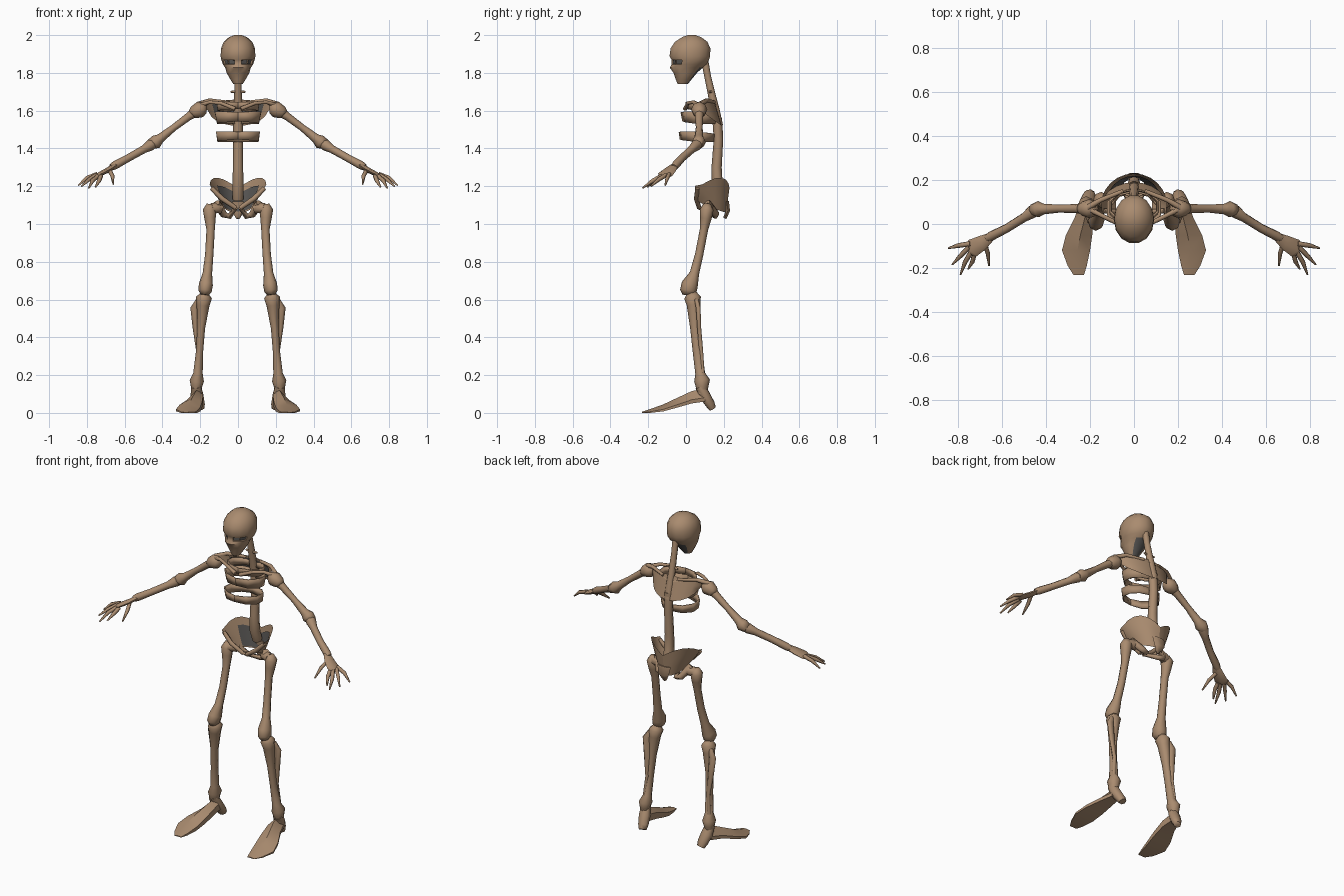
import bpy, bmesh, math
from mathutils import Vector

bone = bpy.data.materials.new("bone")
bone.diffuse_color = (0.40, 0.26, 0.16, 1)
hollow_grey = bpy.data.materials.new("hollow_grey")
hollow_grey.diffuse_color = (0.10, 0.095, 0.09, 1)


def finish(bm, name, mirror=False, thick=0, angle=75, mats=(bone,)):
    me = bpy.data.meshes.new(name)
    bm.to_mesh(me)
    bm.free()
    ob = bpy.data.objects.new(name, me)
    bpy.context.collection.objects.link(ob)
    for m in mats:
        me.materials.append(m)
    bpy.ops.object.select_all(action='DESELECT')
    bpy.context.view_layer.objects.active = ob
    ob.select_set(True)
    bpy.ops.object.shade_smooth_by_angle(angle=math.radians(angle))
    if thick:
        s = ob.modifiers.new("thickness", 'SOLIDIFY')
        s.thickness, s.offset = thick, 0
    if mirror:
        ob.modifiers.new("mirror", 'MIRROR').use_mirror_merge = False
    return ob


def loft(rings):
    """Skin equal rings of points and cap both ends."""
    bm = bmesh.new()
    rows = [[bm.verts.new(p) for p in r] for r in rings]
    n = len(rows[0])
    for a, b in zip(rows, rows[1:]):
        for i in range(n):
            j = (i + 1) % n
            bm.faces.new((a[i], a[j], b[j], b[i]))
    bm.faces.new(rows[0][::-1])
    bm.faces.new(rows[-1])
    bmesh.ops.recalc_face_normals(bm, faces=bm.faces)
    return bm


def tube(name, pts, sides=7, mirror=True, ref=(0, 1, 0)):
    """Limb along points (x, y, z, radius[, radius along ref])."""
    ps = [Vector(p[:3]) for p in pts]
    rings = []
    for i, p in enumerate(ps):
        t = (ps[min(i + 1, len(ps) - 1)] - ps[max(i - 1, 0)]).normalized()
        u = t.cross(Vector(ref)).normalized()
        v = u.cross(t)
        ru, rv = pts[i][3], pts[i][-1]
        rings.append([p + u * ru * math.cos(k * math.tau / sides)
                      + v * rv * math.sin(k * math.tau / sides) for k in range(sides)])
    return finish(loft(rings), name, mirror)


def plate(name, f, nu, nv, mirror=False, thick=0.008, mats=(bone,)):
    """Curved sheet from f(u, v), u and v in 0..1."""
    bm = bmesh.new()
    g = [[bm.verts.new(f(i / nu, j / nv)) for j in range(nv + 1)] for i in range(nu + 1)]
    for i in range(nu):
        for j in range(nv):
            bm.faces.new((g[i][j], g[i][j + 1], g[i + 1][j + 1], g[i + 1][j]))
    return finish(bm, name, mirror, thick, mats=mats)


# Skull: z, front y, back y, half width
skull = [(1.74, -.045, .01, .024), (1.765, -.055, .03, .04), (1.80, -.068, .06, .06),
         (1.828, -.088, .09, .068), (1.845, -.078, .11, .08), (1.868, -.078, .124, .088),
         (1.888, -.09, .13, .092), (1.93, -.084, .132, .09), (1.965, -.06, .115, .075),
         (1.99, -.02, .08, .047), (2.0, .01, .05, .018)]
bm = loft([[(w * math.cos(k * math.tau / 14), (a + b) / 2 + (b - a) / 2 * math.sin(k * math.tau / 14), z)
            for k in range(14)] for z, a, b, w in skull])
# Grey eye sockets under the brow and grey hollow behind the jaw
eyes = []
for f in bm.faces:
    c = f.calc_center_median()
    if 1.845 < c.z < 1.868 and c.y < -.03 and .01 < abs(c.x) < .07:
        eyes.append(f)
        f.material_index = 1
    if 1.75 < c.z < 1.835 and c.y > .01 and abs(c.x) < .035:
        f.material_index = 1
rim = bmesh.ops.inset_individual(bm, faces=eyes, thickness=.002, depth=-.008)
for f in rim["faces"]:
    f.material_index = 0
finish(bm, "skull", angle=50, mats=(bone, hollow_grey))

# Spine
tube("neck", [(0, .10, 1.86, .019), (0, .115, 1.78, .018), (0, .135, 1.69, .02),
              (0, .155, 1.6, .024), (0, .17, 1.52, .026)], 8, False)
tube("lower_spine", [(0, .165, 1.56, .026), (0, .172, 1.45, .025), (0, .162, 1.3, .027),
                     (0, .165, 1.2, .03), (0, .19, 1.13, .028)], 8, False)
tube("neck_vertebra", [(-.038, .135, 1.7, .005), (0, .125, 1.7, .011), (.038, .135, 1.7, .005)], 6, False)


# Rib bands
def rib(name, rx, y0, y1, z, h, drop, taper):
    def f(u, v):
        a = u * math.tau
        s = 1 - taper * (1 - v)
        hh = h * (1 + .3 * abs(math.sin(a)))
        return (rx * s * math.sin(a), (y0 + y1) / 2 - (y1 - y0) / 2 * s * math.cos(a),
                z + (v - .5) * hh + drop * math.cos(a))
    plate(name, f, 10, 1)


rib("lower_rib", .118, -.035, .15, 1.462, .04, .006, .06)
rib("middle_rib", .125, -.025, .165, 1.562, .048, .006, .1)
rib("upper_rib", .115, .0, .16, 1.622, .035, .006, .05)


# Shoulder blades, one curved crescent with a grey inner lining
def blade(u, v):
    a = (u * 2 - 1) * 1.35
    return (.195 * math.sin(a) * (.82 + .2 * v), .06 + .13 * math.cos(a) - .04 * v,
            (1.52 + .075 * abs(u * 2 - 1) ** 2) * (1 - v) + 1.66 * v - .02 * v * abs(u * 2 - 1))


def blade_lining(u, v):
    x, y, z = blade(.2 + .6 * u, .2 + .7 * v)
    return (x * .97, y - .006, z)


plate("shoulder_blades", blade, 10, 3, thick=0)
plate("shoulder_blade_lining", blade_lining, 6, 2, thick=0, mats=(hollow_grey,))
tube("collar_bone", [(.21, .07, 1.625, .014), (.15, .04, 1.645, .01), (.09, .01, 1.64, .01),
                     (.015, -.005, 1.61, .012)], 6, ref=(0, 0, 1))
tube("blade_ridge", [(.21, .075, 1.635, .014), (.15, .11, 1.655, .011),
                     (.05, .15, 1.645, .009)], 6, ref=(0, 0, 1))

# Arms
tube("shoulder_joint", [(.165, .07, 1.605, .018), (.18, .07, 1.607, .036), (.205, .07, 1.605, .043),
                        (.235, .07, 1.59, .033), (.25, .07, 1.58, .02)], 8)
tube("upper_arm", [(.215, .07, 1.60, .03), (.26, .07, 1.57, .021), (.34, .07, 1.51, .018),
                   (.41, .068, 1.455, .024), (.435, .068, 1.435, .037), (.465, .062, 1.42, .027)], 8)
tube("forearm", [(.43, .068, 1.435, .022), (.465, .055, 1.417, .03), (.50, .03, 1.395, .021),
                 (.58, -.02, 1.35, .02), (.65, -.055, 1.312, .022), (.67, -.065, 1.30, .018)], 8)
tube("palm", [(.65, -.058, 1.31, .02, .013), (.69, -.085, 1.285, .034, .014),
              (.735, -.11, 1.262, .042, .012), (.75, -.12, 1.255, .03, .008)], 8, ref=(.4, 0, 1))
fingers = [((.745, -.09, 1.265), (.80, -.098, 1.245), (.845, -.11, 1.205)),
           ((.75, -.105, 1.26), (.79, -.145, 1.235), (.828, -.185, 1.20)),
           ((.74, -.125, 1.255), (.77, -.175, 1.23), (.79, -.23, 1.19)),
           ((.725, -.13, 1.255), (.735, -.17, 1.23), (.755, -.205, 1.195)),
           ((.68, -.09, 1.285), (.665, -.135, 1.255), (.66, -.19, 1.21))]
for a, b, c in fingers:
    tube("finger", [(*a, .012), (*b, .011), (*c, .004)], 6, ref=(.3, .1, 1))


# Pelvis bowl with a grey inner lining
def wing(u, v):
    a = u * math.radians(105)
    top = 1.19 + .05 * math.sin(math.pi * min(u * 1.1, 1)) + .012 * u
    low = 1.06 + .065 * u * u
    k = .55 + .45 * v ** .8
    return (.15 * math.sin(a) * k, .085 + .145 * math.cos(a) * (.88 + .12 * v), low + (top - low) * v)


def wing_lining(u, v):
    x, y, z = wing(u * .55, .05 + .7 * v)
    return (x * .96, y - .006, z)


plate("pelvis_wing", wing, 7, 3, True, 0)
plate("pelvis_lining", wing_lining, 4, 3, True, 0, (hollow_grey,))
tube("tail_bone", [(0, .215, 1.12, .045, .014), (0, .222, 1.07, .036, .013), (0, .205, 1.03, .01)], 6, False)
tube("pubic_bone", [(.14, .06, 1.19, .012), (.085, .055, 1.135, .014), (.012, .07, 1.085, .012)], 6)
tube("seat_bone", [(.115, .11, 1.11, .022), (.075, .16, 1.05, .019), (.045, .16, 1.04, .015),
                   (.012, .075, 1.085, .01)], 6)

# Legs
tube("thigh_hip_joint", [(.085, .125, 1.075, .022), (.11, .12, 1.085, .03), (.14, .11, 1.08, .03)], 7)
tube("thigh_bone", [(.145, .11, 1.105, .02), (.15, .11, 1.075, .036), (.148, .105, 1.03, .03),
                    (.145, .095, .97, .022), (.152, .07, .84, .022), (.162, .045, .74, .025),
                    (.17, .02, .68, .037, .044), (.175, .012, .645, .036, .044), (.178, .01, .625, .02, .03)], 8)
tube("shin_bone", [(.178, .03, .638, .018, .024), (.18, .035, .61, .042, .044), (.185, .04, .57, .034, .036),
                   (.195, .048, .45, .021, .026), (.203, .06, .33, .019, .025), (.212, .075, .21, .025, .026),
                   (.218, .085, .17, .038, .042), (.22, .085, .14, .03, .034), (.222, .085, .10, .024)], 8)
tube("calf_bone", [(.21, .055, .60, .012), (.228, .065, .555, .024, .014), (.22, .07, .45, .02, .012),
                   (.21, .08, .33, .012), (.225, .09, .18, .012)], 6)

# Feet: wedge flaring to the toes, plus heel
tube("heel", [(.222, .075, .14, .028), (.215, .10, .09, .036, .03), (.205, .128, .045, .032, .026),
              (.2, .14, .022, .024, .02)], 7)
foot = [(.10, .19, .245, .06, .13), (.03, .185, .27, .05, .115), (-.05, .19, .31, .027, .078),
        (-.12, .2, .328, .008, .045), (-.19, .215, .302, 0, .02), (-.233, .228, .275, 0, .006)]
finish(loft([[(a, y, lo), (b, y, lo), (b, y, lo + (hi - lo) * .3), (a * .55 + b * .45, y, hi),
              (a, y, lo + (hi - lo) * .6)] for y, a, b, lo, hi in foot]), "foot", True, angle=35)
